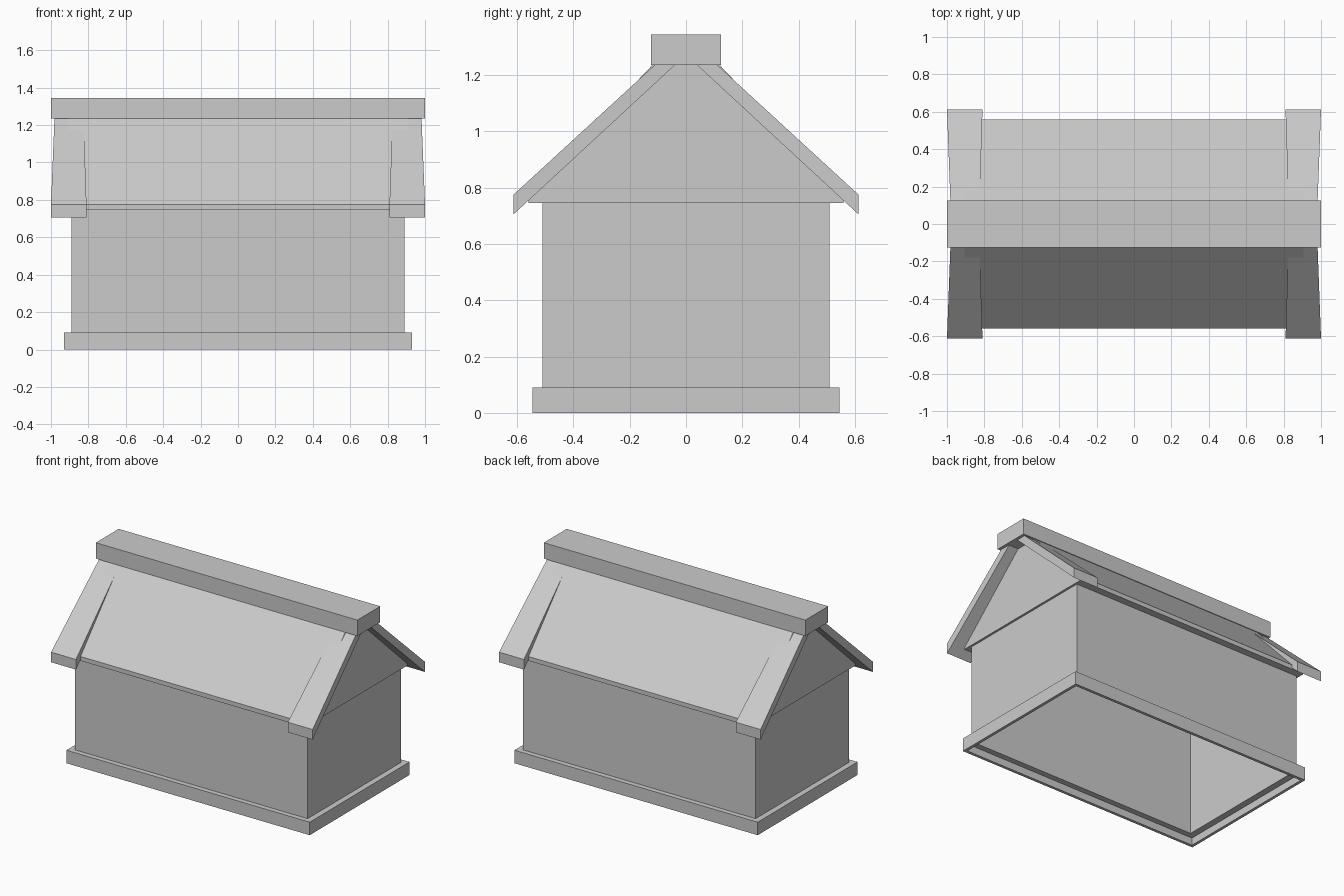
import bpy
import bmesh

cube = bpy.data.objects.get("Cube")
if cube:
    bpy.data.objects.remove(cube, do_unlink=True)

# Single flat colour
grey = bpy.data.materials.new("plain grey")
grey.use_nodes = True
COLOUR = (0.6, 0.6, 0.6, 1)
grey.diffuse_color = COLOUR
grey.node_tree.nodes["Principled BSDF"].inputs["Base Color"].default_value = COLOUR


def finish(name, bm):
    """Turn a bmesh into a named, coloured object."""
    bmesh.ops.recalc_face_normals(bm, faces=bm.faces)
    mesh = bpy.data.meshes.new(name)
    bm.to_mesh(mesh)
    bm.free()
    mesh.materials.append(grey)
    obj = bpy.data.objects.new(name, mesh)
    bpy.context.collection.objects.link(obj)
    return obj


def hollow_frame(name, rings):
    """Join rectangular rings (half x, half y, z) into a closed hollow loop."""
    bm = bmesh.new()
    loops = [[bm.verts.new((sx * hx, sy * hy, z))
              for sx, sy in ((1, 1), (-1, 1), (-1, -1), (1, -1))]
             for hx, hy, z in rings]
    for a, b in zip(loops, loops[1:] + loops[:1]):
        for i in range(4):
            j = (i + 1) % 4
            bm.faces.new((a[i], a[j], b[j], b[i]))
    return finish(name, bm)


def gable_trim(name, sx, sy):
    """Sloping tapered board from the eave up to the ridge."""
    bm = bmesh.new()
    sections = []
    for x0, x1, y, z0, z1 in ((0.81, 1.0, 0.613, 0.705, 0.775),
                              (0.829, 0.977, 0.0, 1.272, 1.338)):
        sections.append([bm.verts.new((sx * x, sy * y, z))
                         for x, z in ((x0, z0), (x1, z0), (x1, z1), (x0, z1))])
    low, high = sections
    bm.faces.new(low)
    bm.faces.new(high)
    for i in range(4):
        j = (i + 1) % 4
        bm.faces.new((low[i], low[j], high[j], high[i]))
    return finish(name, bm)


# Base plinth: open underneath, with a shelf that carries the walls
hollow_frame("base", [(0.93, 0.545, 0), (0.93, 0.545, 0.09),
                      (0.865, 0.485, 0.09), (0.865, 0.485, 0.05),
                      (0.91, 0.525, 0.05), (0.91, 0.525, 0)])

# Walls
hollow_frame("walls", [(0.89, 0.51, 0.05), (0.89, 0.51, 0.745),
                       (0.865, 0.485, 0.745), (0.865, 0.485, 0.05)])

# Roof shell with its gable ends, closed at the top by the ridge cap
hollow_frame("roof", [(0.865, 0.485, 0.745), (0.905, 0.56, 0.745),
                      (0.905, 0.56, 0.775), (0.905, 0.058, 1.3),
                      (0.88, 0.03, 1.28), (0.88, 0.53, 0.765),
                      (0.865, 0.485, 0.765)])

# Gable trim boards, one per slope at each end
for side, sx in (("left", 1), ("right", -1)):
    for end, sy in (("front", -1), ("back", 1)):
        gable_trim(f"{end}_{side}_gable_trim", sx, sy)

# Ridge cap
bm = bmesh.new()
bmesh.ops.create_cube(bm, size=1)
bmesh.ops.scale(bm, vec=(2.0, 0.25, 0.11), verts=bm.verts)
bmesh.ops.translate(bm, vec=(0, 0, 1.29), verts=bm.verts)
finish("ridge_cap", bm)
